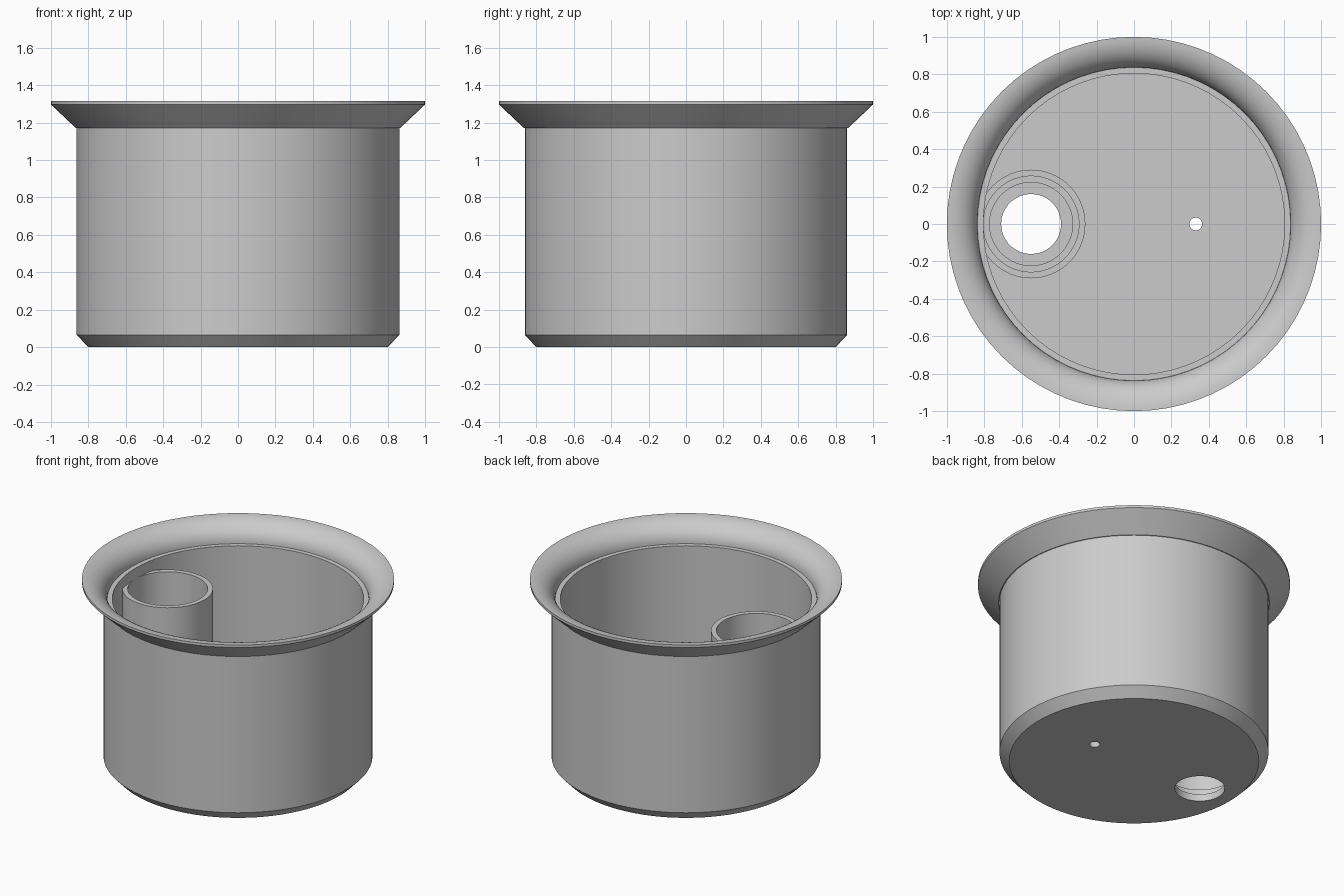
import bpy, bmesh, math

cube = bpy.data.objects.get("Cube")
if cube:
    bpy.data.objects.remove(cube, do_unlink=True)

grey = bpy.data.materials.new("light grey")
grey.use_nodes = True
grey.diffuse_color = (0.6, 0.6, 0.6, 1)
grey.node_tree.nodes["Principled BSDF"].inputs["Base Color"].default_value = (0.6, 0.6, 0.6, 1)

FLOOR = 0.05
PIPE_X = -0.55


def lathe(name, profile, x=0.0, steps=72, closed=False):
    """Turn a radius/height profile around a vertical axis."""
    bm = bmesh.new()
    verts = [bm.verts.new((r, 0, z)) for r, z in profile]
    edges = [bm.edges.new(pair) for pair in zip(verts, verts[1:])]
    if closed:
        edges.append(bm.edges.new((verts[-1], verts[0])))
    bmesh.ops.spin(bm, geom=verts + edges, cent=(0, 0, 0), axis=(0, 0, 1),
                   angle=math.tau, steps=steps)
    bmesh.ops.remove_doubles(bm, verts=bm.verts, dist=1e-4)
    bmesh.ops.recalc_face_normals(bm, faces=bm.faces)
    mesh = bpy.data.meshes.new(name)
    bm.to_mesh(mesh)
    bm.free()
    mesh.materials.append(grey)
    obj = bpy.data.objects.new(name, mesh)
    obj.location.x = x
    bpy.context.collection.objects.link(obj)
    return obj


def activate(obj):
    bpy.ops.object.select_all(action='DESELECT')
    obj.select_set(True)
    bpy.context.view_layer.objects.active = obj


def drill(obj, x, radius):
    """Cut a round hole through the floor."""
    cutter = lathe("hole_cutter", [(0, -0.1), (radius, -0.1), (radius, 0.3), (0, 0.3)], x, 48)
    cutter.hide_render = True
    mod = obj.modifiers.new("hole", 'BOOLEAN')
    mod.operation = 'DIFFERENCE'
    mod.solver = 'EXACT'
    mod.object = cutter
    activate(obj)
    bpy.ops.object.modifier_apply(modifier=mod.name)
    bpy.data.objects.remove(cutter, do_unlink=True)


# Cup body: chamfered base, straight wall, flared rim with a rounded inner lip
lip = []
for i in range(13):
    a = math.pi / 2 * (1 - i / 12)
    lip.append((1 - 0.163 * math.cos(a), 1.175 + 0.14 * math.sin(a)))
body = lathe("cup_body", [(0, 0), (0.80, 0), (0.862, 0.065), (0.862, 1.172), (0.868, 1.172),
                          (1.0, 1.297)] + lip + [(0.805, 1.175), (0.805, FLOOR), (0, FLOOR)])

# Drain hole inside the pipe and a small weep hole opposite
drill(body, PIPE_X, 0.16)
drill(body, 0.33, 0.034)

# Standing pipe with a stepped socket at its foot
pipe = lathe("standing_pipe", [(0.29, FLOOR - 0.01), (0.29, 1.10), (0.256, 1.10), (0.256, 0.12),
                               (0.222, 0.12), (0.222, FLOOR - 0.01)], PIPE_X, 64, closed=True)

for part in (body, pipe):
    activate(part)
    bpy.ops.object.shade_smooth_by_angle(angle=math.radians(25))
